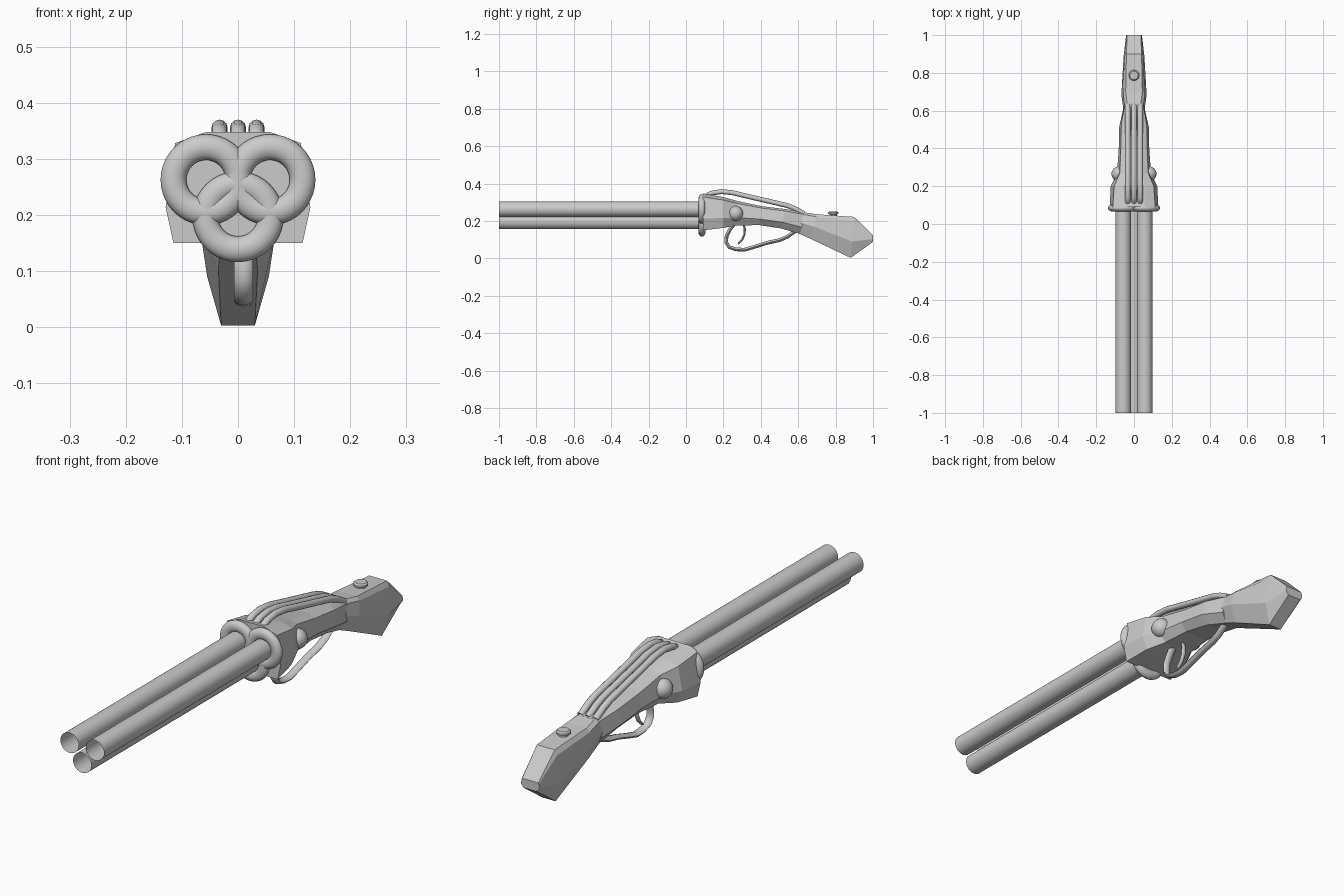
import bpy, bmesh, math
from mathutils import Vector

if "Cube" in bpy.data.objects:
    bpy.data.objects.remove(bpy.data.objects["Cube"])


def add_mesh(name, verts, faces, smooth=None):
    me = bpy.data.meshes.new(name)
    me.from_pydata(verts, [], faces)
    bm = bmesh.new()
    bm.from_mesh(me)
    bmesh.ops.recalc_face_normals(bm, faces=bm.faces)
    bm.to_mesh(me)
    bm.free()
    ob = bpy.data.objects.new(name, me)
    bpy.context.collection.objects.link(ob)
    if smooth:
        smooth_by_angle(ob, smooth)
    return ob


def smooth_by_angle(ob, angle=40):
    bpy.ops.object.select_all(action='DESELECT')
    bpy.context.view_layer.objects.active = ob
    ob.select_set(True)
    bpy.ops.object.shade_smooth_by_angle(angle=math.radians(angle))


def loft(name, rings, smooth=None):
    n = len(rings[0])
    verts = [p for r in rings for p in r]
    faces = [(k * n + i, k * n + (i + 1) % n, (k + 1) * n + (i + 1) % n, (k + 1) * n + i)
             for k in range(len(rings) - 1) for i in range(n)]
    faces += [tuple(range(n)), tuple(range(len(verts) - n, len(verts)))]
    return add_mesh(name, verts, faces, smooth)


def section(yt, zt, yb, zb, wt, wu, wm, wb, f=0.32):
    """Eight-sided section between a top and a bottom point."""
    half = [(wt, 1), (wu, 0.9), (wm, f), (wb, 0)]
    pts = half + [(-w, t) for w, t in reversed(half)]
    return [(w, yb + (yt - yb) * t, zb + (zt - zb) * t) for w, t in pts]


def sweep(name, path, x, half_w, half_t, sides=12, taper=1.0):
    """Elliptical strip along a path of (y, z) points."""
    pts = [Vector(p) for p in path]
    rings = []
    for i, p in enumerate(pts):
        t = (pts[min(i + 1, len(pts) - 1)] - pts[max(i - 1, 0)]).normalized()
        nrm = Vector((-t.y, t.x))
        s = taper if i in (0, len(pts) - 1) else 1
        ring = []
        for k in range(sides):
            a = 2 * math.pi * k / sides
            q = p + nrm * half_t * s * math.sin(a)
            ring.append((x + half_w * s * math.cos(a), q.x, q.y))
        rings.append(ring)
    return loft(name, rings, 50)


# Receiver
loft("receiver", [
    section(0.09, 0.348, 0.09, 0.150, 0.057, 0.112, 0.129, 0.115),
    section(0.20, 0.328, 0.20, 0.163, 0.055, 0.105, 0.123, 0.100),
    section(0.27, 0.308, 0.27, 0.176, 0.045, 0.075, 0.090, 0.065),
    section(0.40, 0.280, 0.39, 0.178, 0.045, 0.070, 0.081, 0.055),
    section(0.53, 0.264, 0.51, 0.160, 0.043, 0.067, 0.078, 0.045),
    section(0.64, 0.246, 0.61, 0.130, 0.035, 0.048, 0.055, 0.030),
])

# Stock
loft("stock", [
    section(0.63, 0.247, 0.60, 0.134, 0.035, 0.050, 0.057, 0.032, 0.5),
    section(0.70, 0.236, 0.67, 0.103, 0.044, 0.058, 0.067, 0.035, 0.5),
    section(0.90, 0.222, 0.88, 0.003, 0.040, 0.048, 0.055, 0.030, 0.4),
    section(1.00, 0.125, 1.00, 0.088, 0.036, 0.039, 0.042, 0.030, 0.4),
])

# Three open barrels, each with a flattened collar
for i, (bx, bz) in enumerate([(-0.057, 0.263), (0.057, 0.263), (0, 0.197)]):
    n = 32
    circle = [(bx + 0.041 * math.cos(2 * math.pi * k / n),
               bz + 0.041 * math.sin(2 * math.pi * k / n)) for k in range(n)]
    verts = [(x, y, z) for y in (-1.0, 0.09) for x, z in circle]
    faces = [(k, (k + 1) % n, n + (k + 1) % n, n + k) for k in range(n)]
    add_mesh(f"barrel_{i + 1}", verts, faces, 40)
    bpy.ops.mesh.primitive_torus_add(major_radius=0.058, minor_radius=0.023,
                                     major_segments=40, minor_segments=14,
                                     location=(bx, 0.085, bz),
                                     rotation=(math.pi / 2, 0, 0))
    collar = bpy.context.object
    collar.name = f"barrel_collar_{i + 1}"
    collar.scale.z = 0.8
    smooth_by_angle(collar, 60)

# Three raised ribs over the receiver
rib_path = [(0.112, 0.325), (0.118, 0.340), (0.14, 0.350), (0.19, 0.357), (0.25, 0.351),
            (0.35, 0.327), (0.45, 0.304), (0.54, 0.283), (0.58, 0.268), (0.63, 0.240)]
for i, x in enumerate((-0.033, 0, 0.033)):
    sweep(f"top_rib_{i + 1}", rib_path, x, 0.014, 0.013)

# Round side knobs
for side, sx in (("left", -1), ("right", 1)):
    bpy.ops.mesh.primitive_uv_sphere_add(segments=24, ring_count=14, radius=0.040,
                                         location=(sx * 0.079, 0.265, 0.24))
    bpy.context.object.name = f"{side}_knob"
    smooth_by_angle(bpy.context.object, 60)

# Button on the stock
rings = [[(r * math.cos(2 * math.pi * k / 24), 0.787 + r * math.sin(2 * math.pi * k / 24), z)
          for k in range(24)]
         for r, z in ((0.020, 0.215), (0.020, 0.236), (0.028, 0.238), (0.028, 0.245), (0.022, 0.251))]
loft("stock_button", rings, 35)

# Trigger and guard
sweep("trigger", [(0.305, 0.190), (0.314, 0.160), (0.313, 0.130), (0.300, 0.100), (0.278, 0.078)],
      0.003, 0.010, 0.006, 8, 0.8)
sweep("trigger_guard", [(0.262, 0.190), (0.235, 0.155), (0.217, 0.120), (0.215, 0.085),
                        (0.232, 0.060), (0.265, 0.049), (0.310, 0.046), (0.360, 0.060),
                        (0.430, 0.082), (0.500, 0.098), (0.540, 0.115), (0.590, 0.150)],
      0.010, 0.017, 0.010, 8)
